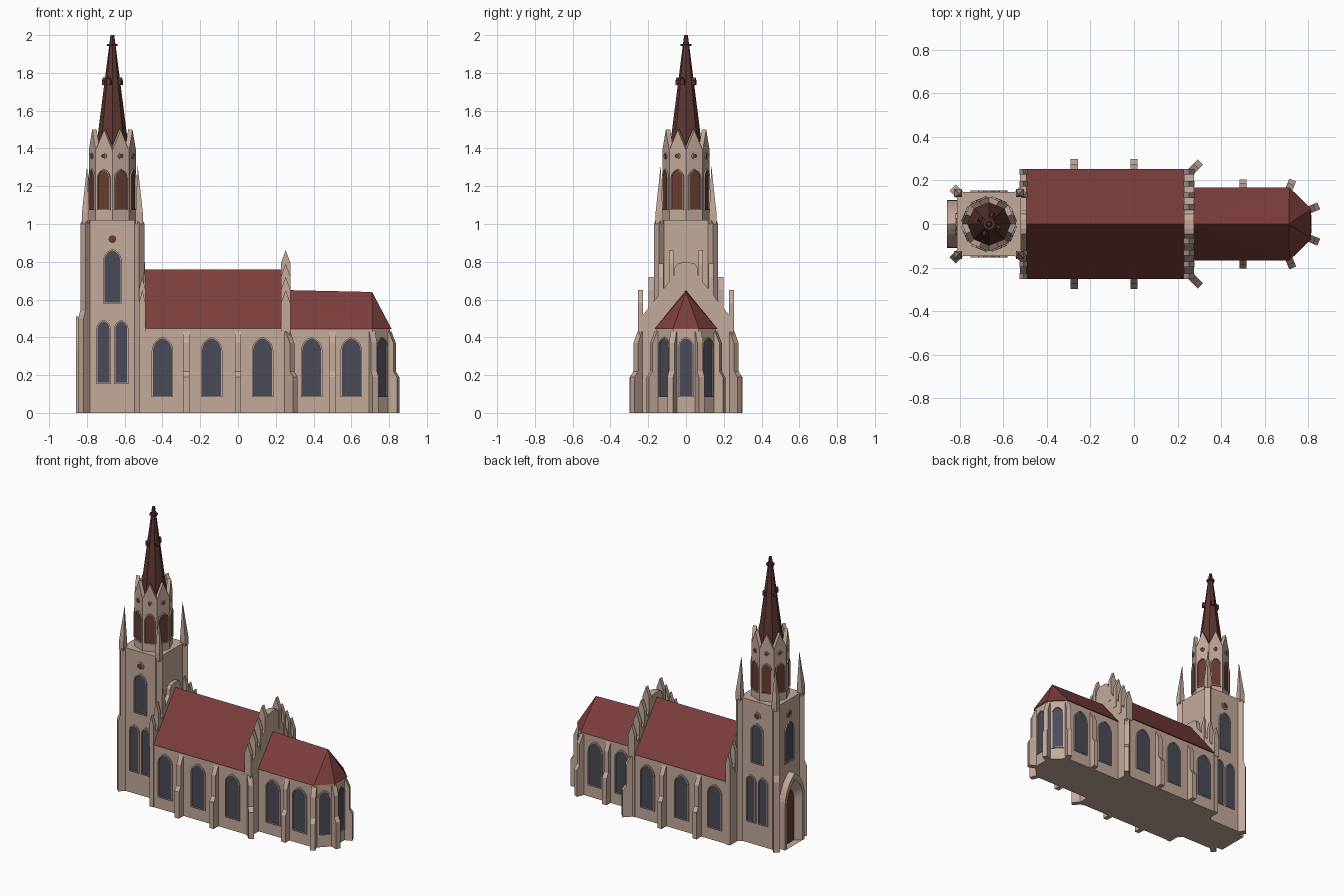
import bpy, bmesh, math
from mathutils import Matrix, Vector

if "Cube" in bpy.data.objects:
    bpy.data.objects.remove(bpy.data.objects["Cube"])


def material(name, rgb):
    m = bpy.data.materials.new(name)
    m.diffuse_color = (*rgb, 1)
    m.use_nodes = True
    m.node_tree.nodes["Principled BSDF"].inputs["Base Color"].default_value = m.diffuse_color
    return m


STONE = material("stone", (0.55, 0.40, 0.33))
ROOF = material("roof_red", (0.20, 0.048, 0.044))
SPIRE = material("spire_brown", (0.11, 0.037, 0.032))
GLASS = material("glass", (0.07, 0.07, 0.10))
WOOD = material("louvre_brown", (0.14, 0.045, 0.034))


def finish(name, bm, *mats):
    bmesh.ops.recalc_face_normals(bm, faces=bm.faces)
    me = bpy.data.meshes.new(name)
    bm.to_mesh(me)
    bm.free()
    for m in mats:
        me.materials.append(m)
    ob = bpy.data.objects.new(name, me)
    bpy.context.collection.objects.link(ob)
    return ob


def frame(origin, deg):
    """Local x = along the wall, y = up, z = outward normal at the given heading."""
    a = math.radians(deg)
    c, s = math.cos(a), math.sin(a)
    m = Matrix(((-s, 0, c), (c, 0, s), (0, 1, 0))).to_4x4()
    return Matrix.Translation(origin) @ m


def prism(name, pts, z0, z1, mtx, mat):
    bm = bmesh.new()
    a = [bm.verts.new(mtx @ Vector((x, y, z0))) for x, y in pts]
    b = [bm.verts.new(mtx @ Vector((x, y, z1))) for x, y in pts]
    bm.faces.new(a)
    bm.faces.new(b)
    for i in range(len(a)):
        j = (i + 1) % len(a)
        bm.faces.new((a[i], a[j], b[j], b[i]))
    return finish(name, bm, mat)


def hull(name, pts, mat):
    bm = bmesh.new()
    for p in pts:
        bm.verts.new(p)
    bmesh.ops.convex_hull(bm, input=bm.verts)
    bmesh.ops.dissolve_limit(bm, angle_limit=0.01, verts=bm.verts, edges=bm.edges)
    return finish(name, bm, mat)


def cone(name, r0, r1, z0, z1, x, y, mat, n=8):
    bm = bmesh.new()
    bmesh.ops.create_cone(bm, cap_ends=True, segments=n, radius1=r0, radius2=r1, depth=z1 - z0,
                          matrix=Matrix.Translation((x, y, (z0 + z1) / 2)))
    return finish(name, bm, mat)


def arch(hw, z0, z1, k=1.35, n=5):
    """Pointed arch outline; k is the arc radius in half widths."""
    r = k * hw
    rise = math.sqrt(r * r - (r - hw) ** 2)
    end = math.atan2(rise, r - hw)
    right = [(r * math.cos(end * i / n) - (r - hw), z1 - rise + r * math.sin(end * i / n))
             for i in range(n + 1)]
    return [(hw, z0)] + right + [(-x, y) for x, y in right[-2::-1]] + [(-hw, z0)]


def disc(r, z, n=10):
    return [(r * math.cos(2 * math.pi * i / n), z + r * math.sin(2 * math.pi * i / n)) for i in range(n)]


def opening(name, mtx, outer, inner, back, depth, fill):
    """Raised stone surround with a sunken coloured panel."""
    bm = bmesh.new()
    loops = [[bm.verts.new(mtx @ Vector((x, y, z))) for x, y in pts]
             for pts, z in ((outer, -0.004), (outer, depth), (inner, depth), (back, 0.001))]
    n = len(outer)
    for a, b in zip(loops, loops[1:]):
        for i in range(n):
            j = (i + 1) % n
            bm.faces.new((a[i], a[j], b[j], b[i]))
    bm.faces.new(loops[0])
    bm.faces.new(loops[-1]).material_index = 1
    return finish(name, bm, STONE, fill)


def window(name, x, y, deg, w, z0, z1, fill=GLASS, b=0.007):
    i = arch(w / 2, z0, z1)
    return opening(name, frame((x, y, 0), deg), arch(w / 2 + b, z0 - b, z1 + b), i, i, 0.008, fill)


def rosette(name, x, y, deg, r, z):
    i = disc(r * 0.75, z)
    return opening(name, frame((x, y, 0), deg), disc(r, z), i, i, 0.006, WOOD)


def buttress(name, x, y, deg, low=0.045, up=0.025, zs=(0.19, 0.22, 0.37, 0.43), w=0.034):
    a, b, c, d = zs
    pts = [(-0.02, 0), (low, 0), (low, a), (up, b), (up, c), (0, d), (-0.02, d)]
    return prism(name, pts, -w / 2, w / 2, frame((x, y, 0), deg - 90), STONE)


# ---- nave ----
NY = 0.245
along_x = frame((0, 0, 0), 0)
prism("nave_walls", [(-NY, 0), (NY, 0), (NY, 0.45), (-NY, 0.45)], -0.50, 0.25, along_x, STONE)
prism("nave_roof", [(-0.253, 0.447), (0.253, 0.447), (0, 0.76)], -0.50, 0.24, along_x, ROOF)
for s in (-1, 1):
    for x in (-0.40, -0.14, 0.13):
        window("nave_window", x, s * NY, 90 * s, 0.10, 0.09, 0.395)
    for x in (-0.275, 0.0):
        buttress("nave_buttress", x, s * NY, 90 * s, 0.053, 0.03)
    buttress("corner_buttress", 0.265, s * NY, 45 * s, 0.055, 0.03)

# ---- stepped gables at both ends of the nave ----
half = [(0.25, 0), (0.25, 0.49), (0.065, 0.725), (0.06, 0.77), (0.045, 0.79), (0.02, 0.797)]
gable = half + [(-y, z) for y, z in reversed(half)]
for x0, x1 in ((-0.522, -0.492), (0.23, 0.275)):
    prism("nave_gable", gable, x0, x1, along_x, STONE)
    xm = (x0 + x1) / 2
    hw = (x1 - x0) / 2 + 0.003
    for s in (-1, 1):
        for y, top in ((0.24, 0.65), (0.185, 0.72), (0.132, 0.79), (0.078, 0.862)):
            if x0 < 0 and y < 0.1:
                continue
            pts = [(xm - hw, top - 0.22), (xm + hw, top - 0.22), (xm + hw, top - 0.07),
                   (xm, top), (xm - hw, top - 0.07)]
            prism("gable_pinnacle", pts, -0.013, 0.013, frame((0, s * y, 0), -90), STONE)

# ---- choir with three-sided apse ----
foot = [(0.25, -0.16), (0.711, -0.16), (0.806, -0.066), (0.806, 0.066), (0.711, 0.16), (0.25, 0.16)]
prism("choir_walls", [(x, -y) for x, y in foot], 0, 0.45,
      Matrix(((1, 0, 0, 0), (0, -1, 0, 0), (0, 0, 1, 0), (0, 0, 0, 1))), STONE)
eaves = [(0.26, -0.167), (0.713, -0.167), (0.813, -0.069), (0.813, 0.069), (0.713, 0.167), (0.26, 0.167)]
hull("choir_roof", [(x, y, 0.445) for x, y in eaves] + [(0.26, 0, 0.65), (0.71, 0, 0.64)], ROOF)
window("apse_window", 0.806, 0, 0, 0.07, 0.09, 0.395)
for s in (-1, 1):
    for x in (0.39, 0.60):
        window("choir_window", x, s * 0.16, 90 * s, 0.10, 0.09, 0.395)
    window("apse_window", 0.7585, s * 0.113, 45 * s, 0.07, 0.09, 0.395)
    buttress("choir_buttress", 0.50, s * 0.16, 90 * s)
    buttress("apse_buttress", 0.711, s * 0.16, 67.5 * s)
    buttress("apse_buttress", 0.806, s * 0.066, 22.5 * s)

# ---- tower shaft ----
TX, T = -0.665, 0.146
prism("tower_shaft", [(-T, 0), (T, 0), (T, 1.02), (-T, 1.02)], TX - T, TX + T, along_x, STONE)
for s in (-1, 1):
    for dx in (-0.047, 0.047):
        window("tower_lancet", TX + dx, s * T, 90 * s, 0.062, 0.16, 0.485)
    for sx in (-1, 1):
        deg = math.degrees(math.atan2(s, sx))
        buttress("tower_buttress", TX + sx * T, s * T, deg, 0.03, 0.014, (0.5, 0.54, 1.0, 1.02), 0.04)
        cx, cy, h = TX + sx * 0.142, s * 0.142, 0.019
        base = [(cx + a * h, cy + b * h, z) for a in (-1, 1) for b in (-1, 1) for z in (1.0, 1.06)]
        hull("tower_pinnacle", base + [(TX + sx * 0.134, s * 0.134, 1.31)], STONE)
for x, y, deg in ((TX, -T, -90), (TX, T, 90), (TX - T, 0, 180)):
    window("tower_window", x, y, deg, 0.085, 0.585, 0.86)
    rosette("tower_rosette", x, y, deg, 0.028, 0.92)

# ---- west portal: splayed pointed arch ----
opening("west_portal", frame((TX - T, 0, 0), 180), arch(0.11, 0, 0.51, 2.2, 8),
        arch(0.088, 0, 0.465, 2.2, 8), arch(0.055, 0, 0.39, 2.2, 8), 0.047, WOOD)

# ---- octagonal belfry: eight gabled walls ----
R = 0.125
A, HS = R * math.cos(math.pi / 8), R * math.sin(math.pi / 8)
for i in range(8):
    deg = 22.5 + 45 * i
    c, s = math.cos(math.radians(deg)), math.sin(math.radians(deg))
    m = frame((TX, 0, 0), deg)
    prism("belfry_wall", [(-HS, 1.01), (HS, 1.01), (HS, 1.39), (0, 1.50), (-HS, 1.39)], A - 0.025, A, m, STONE)
    window("belfry_louvre", TX + A * c, A * s, deg, 0.064, 1.08, 1.285, WOOD, 0.005)
    rosette("belfry_rosette", TX + A * c, A * s, deg, 0.016, 1.36)

# ---- spire, finial and lucarnes ----
cone("spire", 0.099, 0.010, 1.30, 2.0, TX, 0, SPIRE)
cone("spire_collar", 0.028, 0.028, 1.942, 1.952, TX, 0, SPIRE)
for deg in (-112.5, -22.5, 67.5, 157.5):
    m = frame((TX, 0, 0), deg)
    prism("spire_lucarne", [(-0.011, 1.735), (0.011, 1.735), (0.011, 1.76), (0, 1.775), (-0.011, 1.76)],
          0.025, 0.055, m, SPIRE)
